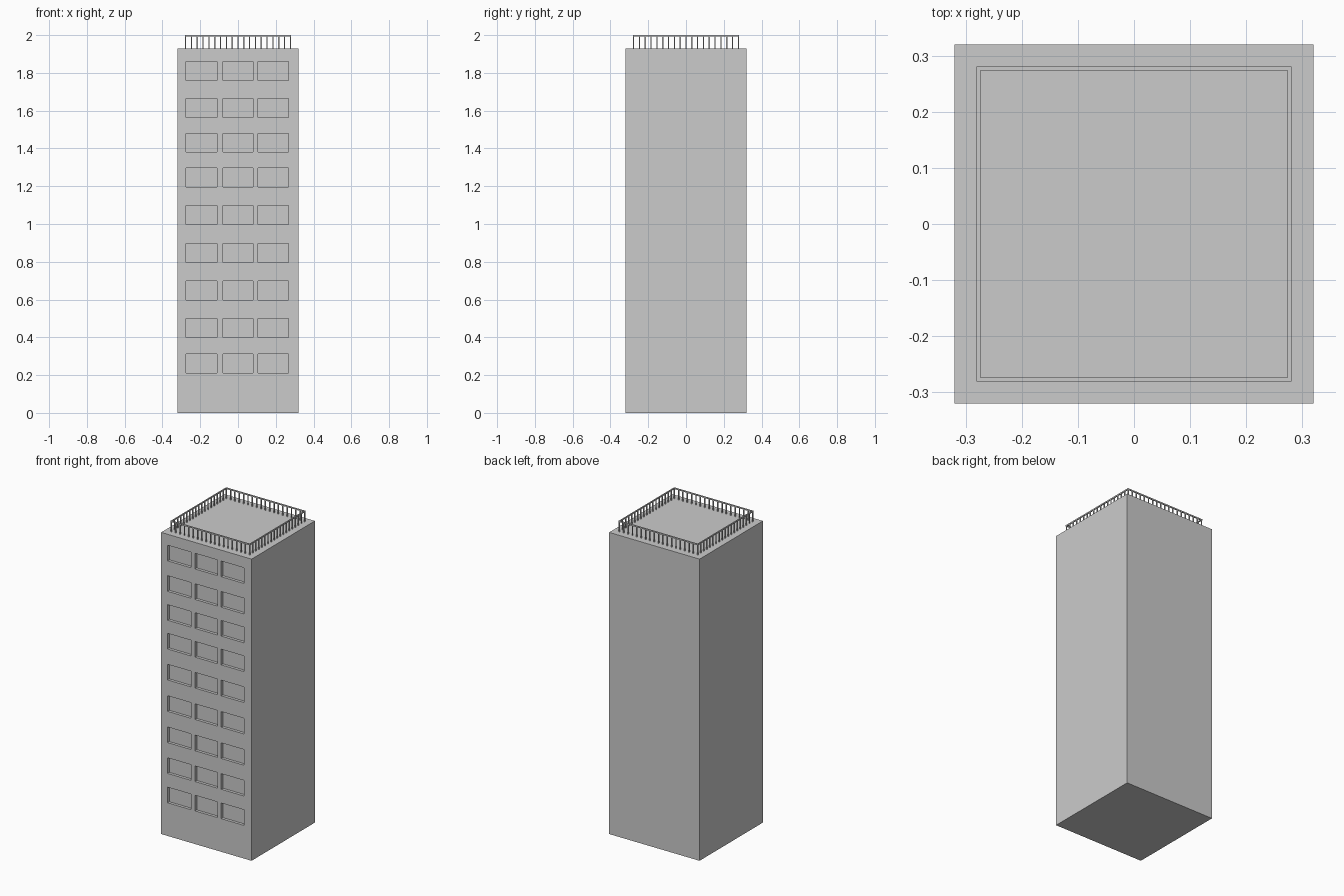
import bpy
import bmesh
from mathutils import Matrix, Vector

if "Cube" in bpy.data.objects:
    bpy.data.objects.remove(bpy.data.objects["Cube"])

HALF, ROOF, TOP = 0.32, 1.93, 2.0
RAIL, BAR = 0.277, 0.0065      # rail centre line offset, bar thickness
POSTS = 18                     # post intervals per side


def add_box(bm, lo, hi):
    lo, hi = Vector(lo), Vector(hi)
    m = Matrix.Translation((lo + hi) / 2) @ Matrix.Diagonal((*(hi - lo), 1))
    bmesh.ops.create_cube(bm, size=1, matrix=m)


def make_object(name, boxes):
    bm = bmesh.new()
    for lo, hi in boxes:
        add_box(bm, lo, hi)
    mesh = bpy.data.meshes.new(name)
    bm.to_mesh(mesh)
    bm.free()
    obj = bpy.data.objects.new(name, mesh)
    bpy.context.collection.objects.link(obj)
    return obj


# tower block
tower = make_object("tower_block", [((-HALF, -HALF, 0), (HALF, HALF, ROOF))])

# recessed windows on the front face
columns = [(-0.275, -0.11), (-0.08, 0.08), (0.105, 0.267)]
sills = [0.212, 0.40, 0.597, 0.797, 0.998, 1.196, 1.38, 1.565, 1.76]
cutters = make_object("window_cutters", [
    ((x0, -HALF - 0.05, z), (x1, -HALF + 0.018, z + 0.1))
    for z in sills for x0, x1 in columns])
cutters.hide_render = True
cutters.hide_set(True)
cut = tower.modifiers.new("windows", 'BOOLEAN')
cut.operation = 'DIFFERENCE'
cut.solver = 'EXACT'
cut.object = cutters

# roof railing: handrail bars around the edge
h = BAR / 2
z0 = TOP - 0.008
bars = []
for s in (-RAIL, RAIL):
    bars.append(((-RAIL - h, s - h, z0), (RAIL + h, s + h, TOP)))
    bars.append(((s - h, -RAIL + h, z0), (s + h, RAIL - h, TOP)))
make_object("roof_handrail", bars)

# roof railing: posts, corners counted once
p = 0.003
spots = []
for i in range(POSTS):
    t = -RAIL + 2 * RAIL * i / POSTS
    spots += [(t, -RAIL), (RAIL, t), (-t, RAIL), (-RAIL, -t)]
make_object("roof_railing_posts", [
    ((x - p, y - p, ROOF), (x + p, y + p, z0)) for x, y in spots])
